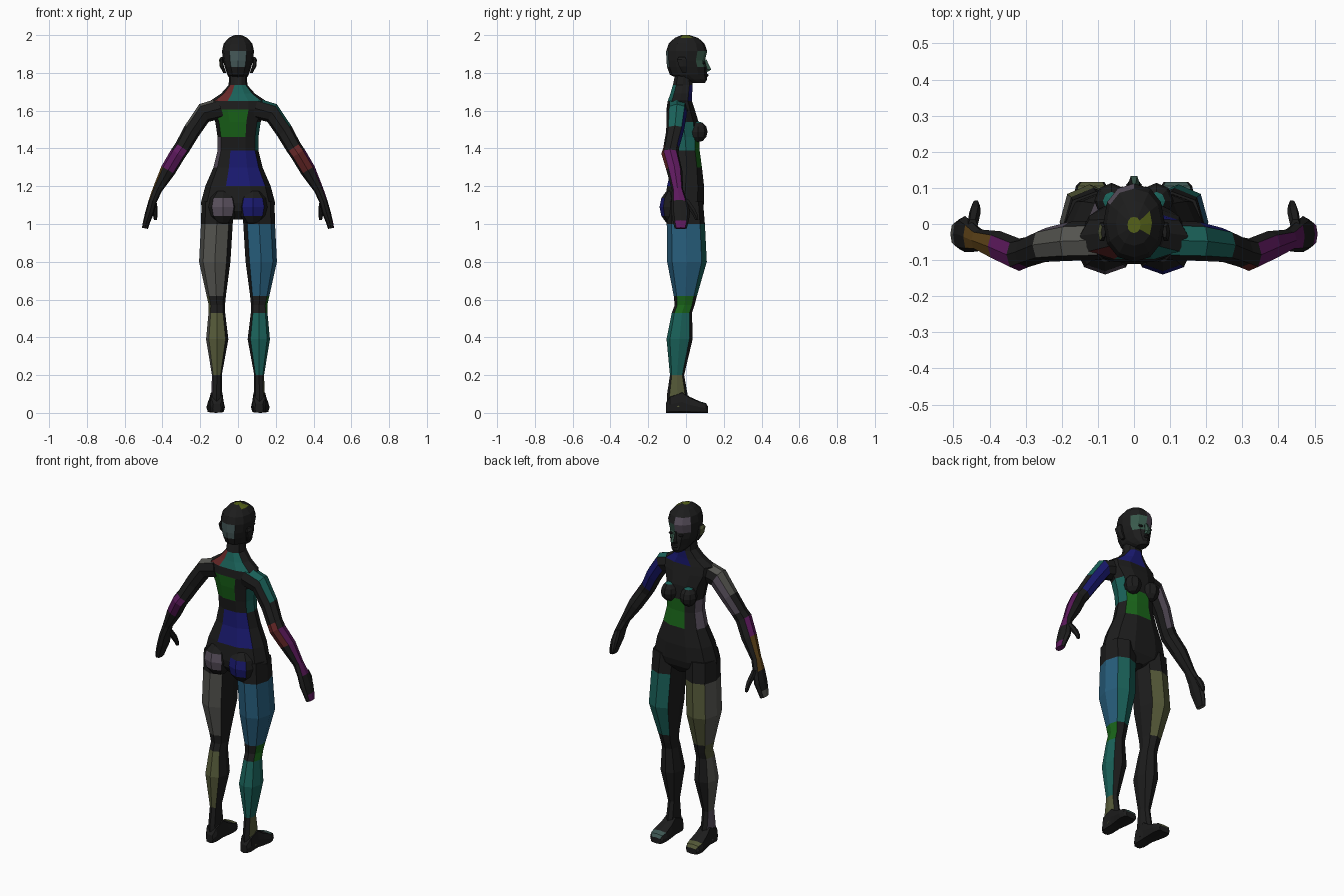
import bpy, bmesh
from math import sin, cos, pi, radians
from mathutils import Vector

mats = {}
SKIN = (0.012, 0.012, 0.012)


def mat(c):
    if c not in mats:
        mats[c] = bpy.data.materials.new("paint_%d" % len(mats))
        mats[c].diffuse_color = (*c, 1)
    return mats[c]


def finish(name, bm, tints=()):
    """Make an object; each tint (x, y, z, colour) paints faces round the nearest vertex."""
    bmesh.ops.recalc_face_normals(bm, faces=bm.faces[:])
    me = bpy.data.meshes.new(name)
    me.materials.append(mat(SKIN))
    for i, (x, y, z, c) in enumerate(tints):
        me.materials.append(mat(c))
        v = min(bm.verts, key=lambda q: (q.co - Vector((x, y, z))).length)
        for f in v.link_faces:
            f.material_index = i + 1
    bm.to_mesh(me)
    bm.free()
    ob = bpy.data.objects.new(name, me)
    bpy.context.collection.objects.link(ob)
    return ob


def loft(name, rings, n=8, tints=(), power=0.85):
    """Skin rings given as (centre, half-axis u, half-axis v)."""
    bm = bmesh.new()

    def soft(t):
        return (1 if t > 0 else -1) * abs(t) ** power if abs(t) > 1e-6 else 0
    loops = []
    for c, u, v in rings:
        loops.append([bm.verts.new(Vector(c) + Vector(u) * soft(cos(2 * pi * i / n))
                      + Vector(v) * soft(sin(2 * pi * i / n))) for i in range(n)])
    for a, b in zip(loops, loops[1:]):
        for i in range(n):
            j = (i + 1) % n
            bm.faces.new((a[i], a[j], b[j], b[i]))
    bm.faces.new(loops[0])
    bm.faces.new(loops[-1])
    return finish(name, bm, tints)


def flat(cx, z, hw, back, front):
    return ((cx, (back + front) / 2, z), (hw, 0, 0), (0, (front - back) / 2, 0))


def tilted(s, x, y, z, a, b, deg):
    t = radians(deg)
    return ((s * x, y, z), (s * a * cos(t), 0, a * sin(t)), (0, b, 0))


def blob(name, loc, size, seg=8, rng=6, tints=()):
    bm = bmesh.new()
    bmesh.ops.create_uvsphere(bm, u_segments=seg, v_segments=rng, radius=1)
    for v in bm.verts:
        v.co = Vector([v.co[k] * size[k] + loc[k] for k in range(3)])
    return finish(name, bm, tints)


GREEN, BLUE, TEAL, RED = (.01, .13, .01), (.01, .01, .16), (.01, .12, .10), (.13, .02, .02)
SKY, LILAC, OLIVE, PURPLE = (.02, .11, .2), (.1, .08, .11), (.09, .1, .04), (.11, .01, .11)
GREY = (.09, .09, .08)

# torso and neck
torso = [(1.025, .03, -.07, .06), (1.07, .185, -.11, .09), (1.11, .197, -.115, .1),
         (1.2, .173, -.105, .1), (1.3, .13, -.08, .088), (1.39, .108, -.075, .075),
         (1.46, .108, -.085, .075), (1.54, .12, -.1, .07), (1.605, .15, -.107, .05),
         (1.65, .15, -.1, .035), (1.69, .09, -.085, .035), (1.735, .05, -.072, .038),
         (1.81, .045, -.055, .03)]
loft("torso", [flat(0, *r) for r in torso], 10,
     [(0, -.1, 1.54, GREEN), (.03, -.08, 1.32, BLUE), (-.05, -.09, 1.69, RED),
      (.05, -.09, 1.69, TEAL), (.1, 0, 1.46, TEAL), (0, .08, 1.39, GREEN),
      (-.1, 0, 1.39, LILAC), (0, .04, 1.69, BLUE)])

# head
head = [(1.747, .025, .03, .1), (1.765, .042, -.03, .112), (1.79, .056, -.085, .11),
        (1.83, .07, -.1, .11), (1.865, .079, -.104, .1), (1.915, .085, -.105, .112),
        (1.955, .076, -.092, .098), (1.985, .05, -.06, .065), (2.0, .018, -.025, .02)]
loft("head", [flat(0, *r) for r in head], 12,
     [(0, -.1, 1.865, (.06, .1, .1)), (.03, .09, 1.865, (.04, .1, .07)),
      (0, 0, 2.0, (.09, .12, .01)), (-.04, .1, 1.915, LILAC)], 0.92)

# nose
loft("nose", [flat(0, 1.805, .017, .09, .115), flat(0, 1.818, .016, .09, .136),
              flat(0, 1.87, .007, .085, .11)], 6, [(0, .13, 1.82, (.04, .1, .07))])
# lips
blob("lips", (0, .108, 1.787), (.022, .012, .009), 8, 4)

for s, side in ((-1, "left"), (1, "right")):
    r = s > 0
    # ear
    loft(side + "_ear", [flat(s * .07, 1.80, .008, -.02, .005), flat(s * .086, 1.835, .011, -.04, .008),
                         flat(s * .089, 1.87, .011, -.05, .006), flat(s * .085, 1.885, .006, -.04, -.005)],
         6, [(s * .1, -.02, 1.87, SKIN if r else OLIVE)])
    # eye
    blob(side + "_eye", (s * .032, .094, 1.852), (.015, .01, .007), 6, 4)
    # breast
    blob(side + "_breast", (s * .062, .064, 1.488), (.048, .05, .055), 8, 6,
         [(s * .062, .064, 1.55, TEAL)])
    # buttock
    blob(side + "_buttock", (s * .08, -.07, 1.09), (.082, .07, .095), 8, 6,
         [(s * .08, -.15, 1.1, BLUE if r else LILAC)])

    # leg
    leg = [(.105, 1.12, .088, -.1, .09), (.112, 1.0, .084, -.102, .1),
           (.123, .8, .083, -.1, .11), (.115, .62, .051, -.065, .058),
           (.112, .57, .043, -.06, .045), (.112, .53, .044, -.075, .032),
           (.11, .39, .059, -.103, .035), (.112, .2, .026, -.085, -.01),
           (.113, .1, .028, -.1, .008), (.113, .03, .035, -.103, .02)]
    loft(side + "_leg", [flat(s * q[0], *q[1:]) for q in leg], 8,
         [(s * .2, 0, .8, SKY if r else GREY), (s * .11, -.1, .8, SKY if r else GREY),
          (s * .11, .1, .8, TEAL if r else OLIVE), (s * .15, 0, .55, GREEN if r else OLIVE),
          (s * .17, -.03, .39, TEAL if r else GREY), (s * .11, -.1, .39, TEAL if r else OLIVE),
          (s * .14, -.05, .1, OLIVE if r else LILAC)])

    # foot, lofted from heel to toe: x, y, half width, height
    foot = [(.112, -.107, .022, .05), (.113, -.085, .036, .09), (.113, -.02, .036, .115),
            (.115, .02, .042, .085), (.118, .075, .049, .06), (.118, .105, .043, .052),
            (.116, .116, .034, .035)]
    loft(side + "_foot", [((s * x, y, h / 2), (w, 0, 0), (0, 0, h / 2)) for x, y, w, h in foot],
         8, [(s * .118, .105, .05, (.05, .1, .09) if r else OLIVE)], 0.45)

    # arm and hand
    arm = [(.09, -.045, 1.612, .055, .055, 72), (.18, -.048, 1.588, .053, .054, 62),
           (.245, -.058, 1.493, .046, .047, 38), (.295, -.078, 1.405, .042, .042, 33),
           (.318, -.085, 1.372, .042, .045, 33), (.37, -.062, 1.285, .041, .042, 30),
           (.428, -.045, 1.18, .025, .03, 25), (.452, -.035, 1.12, .022, .043, 18),
           (.468, -.028, 1.06, .023, .05, 15), (.483, -.028, 1.015, .019, .042, 15),
           (.493, -.028, .977, .016, .032, 12)]
    loft(side + "_arm", [tilted(s, *q) for q in arm], 8,
         [(s * .2, -.05, 1.63, TEAL if r else GREY), (s * .245, 0, 1.49, BLUE if r else LILAC),
          (s * .33, -.12, 1.37, RED if r else PURPLE), (s * .4, -.06, 1.3, PURPLE),
          (s * .45, -.04, 1.19, PURPLE if r else (.12, .06, .01)),
          (s * .5, -.03, .98, PURPLE if r else GREY)])

    # thumb
    loft(side + "_thumb", [tilted(s, .447, -.005, 1.13, .014, .02, 0), tilted(s, .441, .03, 1.08, .016, .02, 0),
                           tilted(s, .438, .05, 1.045, .012, .014, 0), tilted(s, .437, .057, 1.022, .008, .009, 0)], 6)
